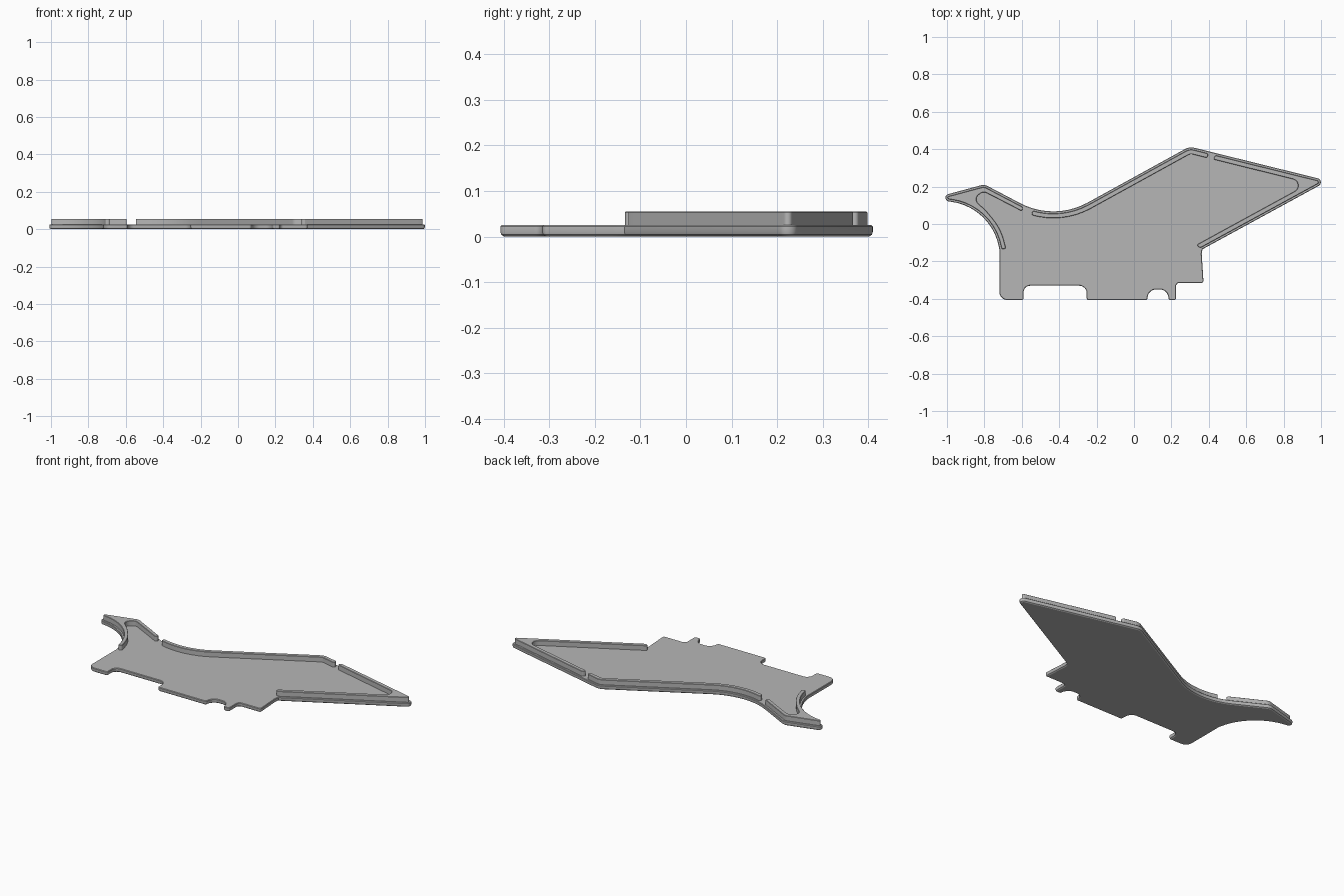
import bpy, bmesh, math
from mathutils import Vector

cube = bpy.data.objects.get("Cube")
if cube:
    bpy.data.objects.remove(cube, do_unlink=True)

grey = bpy.data.materials.new("plain grey")
grey.use_nodes = True
grey.diffuse_color = (0.47, 0.47, 0.47, 1)
grey.node_tree.nodes["Principled BSDF"].inputs["Base Color"].default_value = grey.diffuse_color


def fillet(controls, steps=10):
    """Round each corner (x, y, radius) of a closed polygon."""
    out = []
    n = len(controls)
    for i, (x, y, r) in enumerate(controls):
        p = Vector((x, y))
        a = (Vector(controls[i - 1][:2]) - p).normalized()
        b = (Vector(controls[(i + 1) % n][:2]) - p).normalized()
        half = a.angle(b) / 2
        if r == 0 or half > 1.565:
            out.append(p)
            continue
        centre = p + (a + b).normalized() * r / math.sin(half)
        start = p + a * r / math.tan(half) - centre
        end = p + b * r / math.tan(half) - centre
        turn = start.angle_signed(end)
        for k in range(steps + 1):
            ang = -turn * k / steps
            c, s = math.cos(ang), math.sin(ang)
            out.append(centre + Vector((start.x * c - start.y * s, start.x * s + start.y * c)))
    return out


def inset(ring, d):
    """Mitred inward offset of a clockwise ring."""
    out = []
    for i, p in enumerate(ring):
        u = (p - ring[i - 1]).normalized()
        v = (ring[(i + 1) % len(ring)] - p).normalized()
        m = Vector((u.y + v.y, -u.x - v.x))
        out.append(p + m * (2 * d / m.length_squared))
    return out


def subdivide(ring, step=0.02):
    out = []
    for i, p in enumerate(ring):
        q = ring[(i + 1) % len(ring)]
        k = max(1, math.ceil((q - p).length / step))
        out += [p.lerp(q, j / k) for j in range(k)]
    return out


def loft(name, layers):
    """Stack of equal rings (ring, z), capped at both ends."""
    bm = bmesh.new()
    rows = [[bm.verts.new((p.x, p.y, z)) for p in ring] for ring, z in layers]
    bm.faces.new(rows[0])
    bm.faces.new(rows[-1])
    for low, high in zip(rows, rows[1:]):
        for i in range(len(low)):
            bm.faces.new((low[i - 1], low[i], high[i], high[i - 1]))
    bmesh.ops.recalc_face_normals(bm, faces=bm.faces)
    mesh = bpy.data.meshes.new(name)
    bm.to_mesh(mesh)
    bm.free()
    mesh.materials.append(grey)
    obj = bpy.data.objects.new(name, mesh)
    bpy.context.collection.objects.link(obj)
    bpy.ops.object.select_all(action="DESELECT")
    obj.select_set(True)
    bpy.context.view_layer.objects.active = obj
    bpy.ops.object.shade_smooth_by_angle(angle=math.radians(30))


# Plate outline, clockwise from the lower left corner
outline = fillet([
    (-.72, -.407, .045), (-.72, -.135, 0), (-.76, .09, .3), (-1.09, .134, .02),
    (-.80, .212, .05), (-.427, .016, .38), (.2965, .414, .07), (1.037, .231, .022),
    (.366, -.135, 0), (.362, -.16, 0), (.372, -.315, .012), (.225, -.315, .018),
    (.225, -.407, .012), (.187, -.407, .012), (.175, -.35, .045), (.08, -.35, .045),
    (.07, -.407, .012), (-.253, -.407, .012), (-.253, -.33, .04),
    (-.59, -.33, .035), (-.59, -.407, .012)])
loft("base_plate", [(inset(outline, .008), 0), (inset(outline, .002), .004),
                    (outline, .010), (outline, .022), (inset(outline, .003), .025)])

# Raised rim walls following the upper edge
dense = subdivide(outline)
outer, inner = inset(dense, .012), inset(dense, .036)


def wall(name, keep, inside=None):
    edge = [(p.x, p.y, 0) for p in outer if keep(p.x, p.y)]
    inside = inside or [(p.x, p.y, 0) for p in inner if keep(p.x, p.y)]
    ring = edge + inside[::-1]
    for i in (0, len(edge) - 1, len(edge), len(ring) - 1):
        ring[i] = (*ring[i][:2], .009)
    shape = fillet(ring, 6)
    loft(name, [(shape, .02), (shape, .053), (inset(shape, .002), .055)])


wall("left_tip_wall", lambda x, y: x < -.585 and y > -.14,
     [(-.684, -.133, 0), (-.712, -.025, .3), (-.79, .07, .3),
      (-.86, .135, .03), (-.805, .175, .03), (-.594, .066, 0)])
wall("middle_wall", lambda x, y: -.56 < x < .40 and y > 0)
wall("right_tip_wall", lambda x, y: y > -.145 and (x > .42 or (x > .325 and y < .1)),
     [(.419, .347, 0), (.938, .218, .035), (.33, -.114, 0)])
